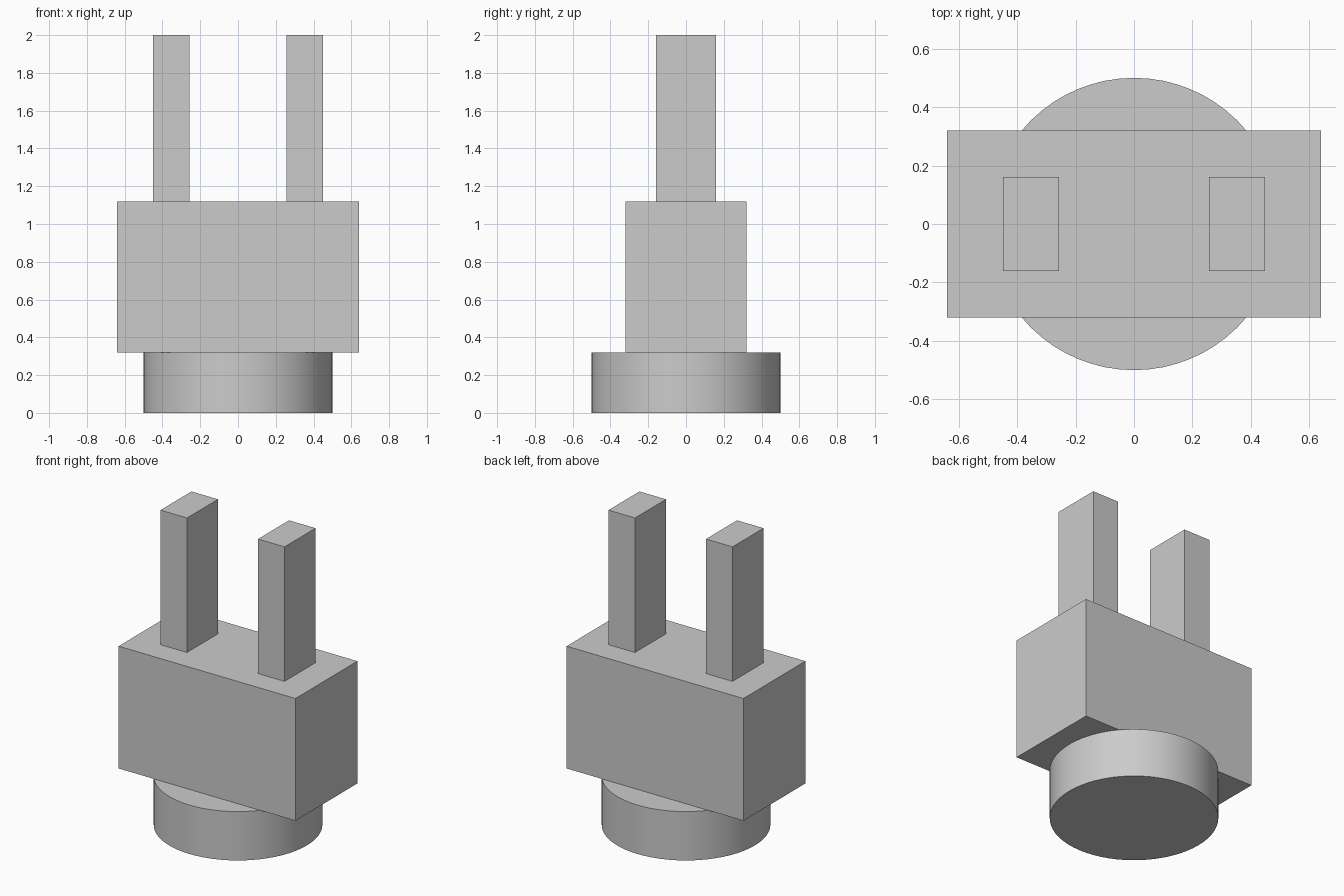
import bpy
import math

# Remove the default cube
default = bpy.data.objects.get("Cube")
if default:
    bpy.data.objects.remove(default, do_unlink=True)

# Single plain grey finish
grey = bpy.data.materials.new("plain_grey")
grey.use_nodes = True
color = (0.6, 0.6, 0.6, 1.0)
grey.diffuse_color = color
grey.node_tree.nodes["Principled BSDF"].inputs["Base Color"].default_value = color

BASE_TOP, BODY_TOP, PRONG_TOP = 0.32, 1.12, 2.0


def add_box(name, x, size_x, size_y, bottom, top):
    """Flat-sided block standing between two heights."""
    bpy.ops.mesh.primitive_cube_add(size=1, location=(x, 0, (bottom + top) / 2))
    box = bpy.context.object
    box.name = name
    box.scale = (size_x, size_y, top - bottom)
    bpy.ops.object.transform_apply(location=False, rotation=False, scale=True)
    box.data.materials.append(grey)
    return box


# Round base
bpy.ops.mesh.primitive_cylinder_add(
    vertices=64, radius=0.5, depth=BASE_TOP, location=(0, 0, BASE_TOP / 2))
base = bpy.context.object
base.name = "round_base"
base.data.materials.append(grey)
bpy.ops.object.shade_smooth_by_angle(angle=math.radians(30))

# Rectangular body
add_box("body", 0, 1.28, 0.64, BASE_TOP, BODY_TOP)

# Pair of upright prongs
for side, sign in (("left", 1), ("right", -1)):
    add_box(side + "_prong", sign * 0.353, 0.192, 0.32, BODY_TOP, PRONG_TOP)
